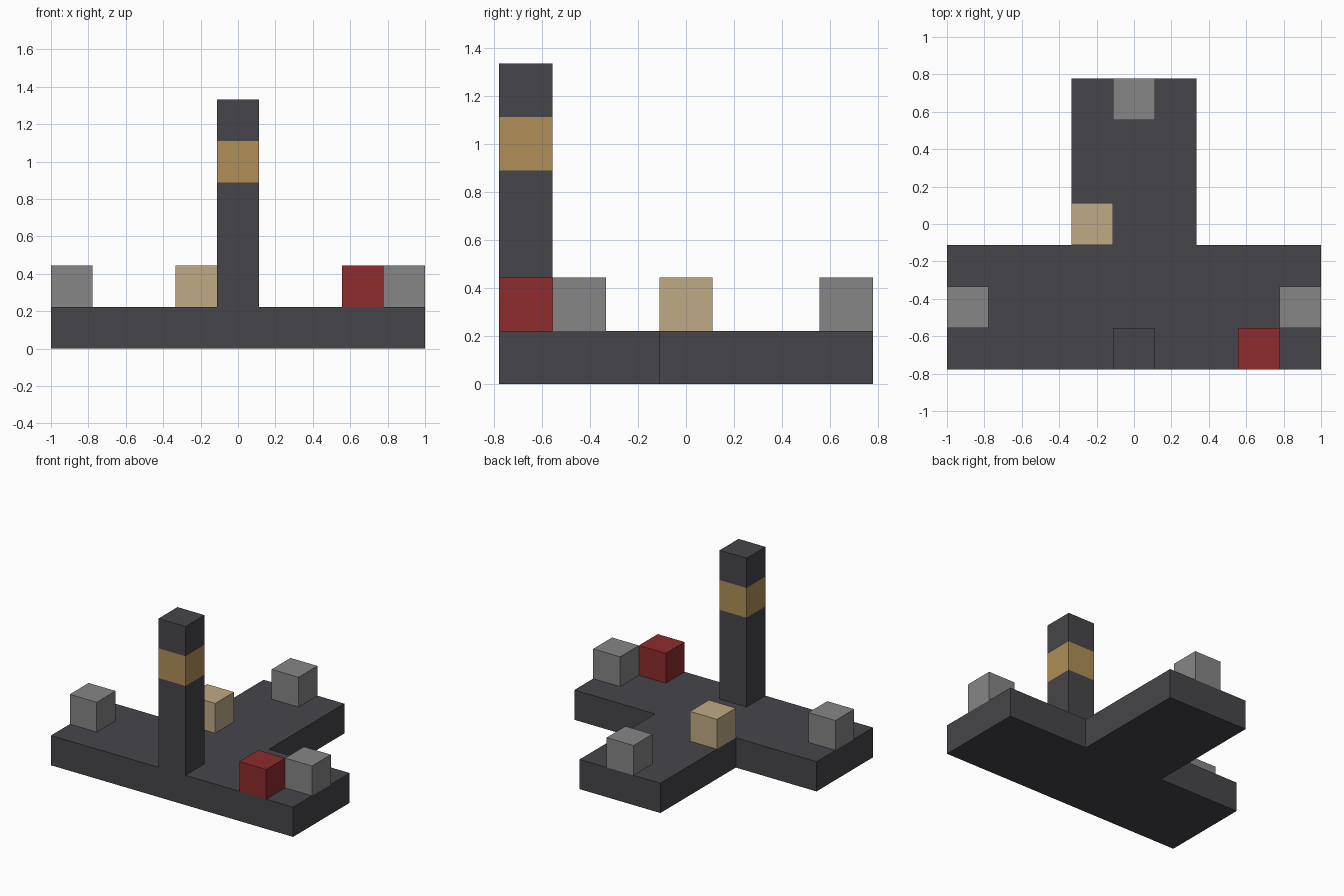
import bpy
import bmesh

default = bpy.data.objects.get("Cube")
if default:
    bpy.data.objects.remove(default, do_unlink=True)

U = 2 / 9  # one block; the layout is nine blocks wide and seven deep


def material(name, r, g, b):
    m = bpy.data.materials.new(name)
    m.use_nodes = True
    m.diffuse_color = (r, g, b, 1)
    m.node_tree.nodes["Principled BSDF"].inputs["Base Color"].default_value = (r, g, b, 1)
    return m


charcoal = material("charcoal", 0.061, 0.060, 0.068)
grey = material("grey", 0.238, 0.238, 0.238)
sand = material("sand", 0.525, 0.402, 0.238)
bronze = material("bronze", 0.429, 0.275, 0.093)
red = material("red", 0.275, 0.025, 0.026)


def stack(name, outline, levels, mats, band=None):
    """Raise an outline (in blocks) through a list of heights; band is a second-colour height range."""
    bm = bmesh.new()
    face = bm.faces.new([bm.verts.new((x * U, y * U, levels[0] * U)) for x, y in outline])
    for low, high in zip(levels, levels[1:]):
        # Keep only the first face as the underside, so no inner faces remain
        first = low == levels[0]
        ret = bmesh.ops.extrude_face_region(bm, geom=[face], use_keep_orig=first)
        if not first and face.is_valid:
            bm.faces.remove(face)
        verts = [g for g in ret["geom"] if isinstance(g, bmesh.types.BMVert)]
        face = next(g for g in ret["geom"] if isinstance(g, bmesh.types.BMFace))
        bmesh.ops.translate(bm, verts=verts, vec=(0, 0, (high - low) * U))
    bmesh.ops.recalc_face_normals(bm, faces=bm.faces)
    if band:
        for f in bm.faces:
            height = f.calc_center_median().z / U
            f.material_index = int(band[0] < height < band[1])
    mesh = bpy.data.meshes.new(name)
    bm.to_mesh(mesh)
    bm.free()
    for m in mats:
        mesh.materials.append(m)
    obj = bpy.data.objects.new(name, mesh)
    bpy.context.collection.objects.link(obj)
    return obj


def square(x, y):
    return [(x - .5, y - .5), (x + .5, y - .5), (x + .5, y + .5), (x - .5, y + .5)]


# T-shaped floor slab, mirrored from its right-hand half outline
half = [(4.5, -3.5), (4.5, -.5), (1.5, -.5), (1.5, 3.5)]
outline = half + [(-x, y) for x, y in reversed(half)]
stack("floor_slab", outline, [0, 1], [charcoal])

# Front tower with one bronze band
stack("tower", square(0, -3), [1, 4, 5, 6], [charcoal, bronze], band=(4, 5))

# Loose blocks standing on the slab
for name, x, y, mat in (
    ("right_end_block", -4, -2, grey),
    ("left_end_block", 4, -2, grey),
    ("rear_end_block", 0, 3, grey),
    ("sand_block", -1, 0, sand),
    ("red_block", 3, -3, red),
):
    stack(name, square(x, y), [1, 2], [mat])
